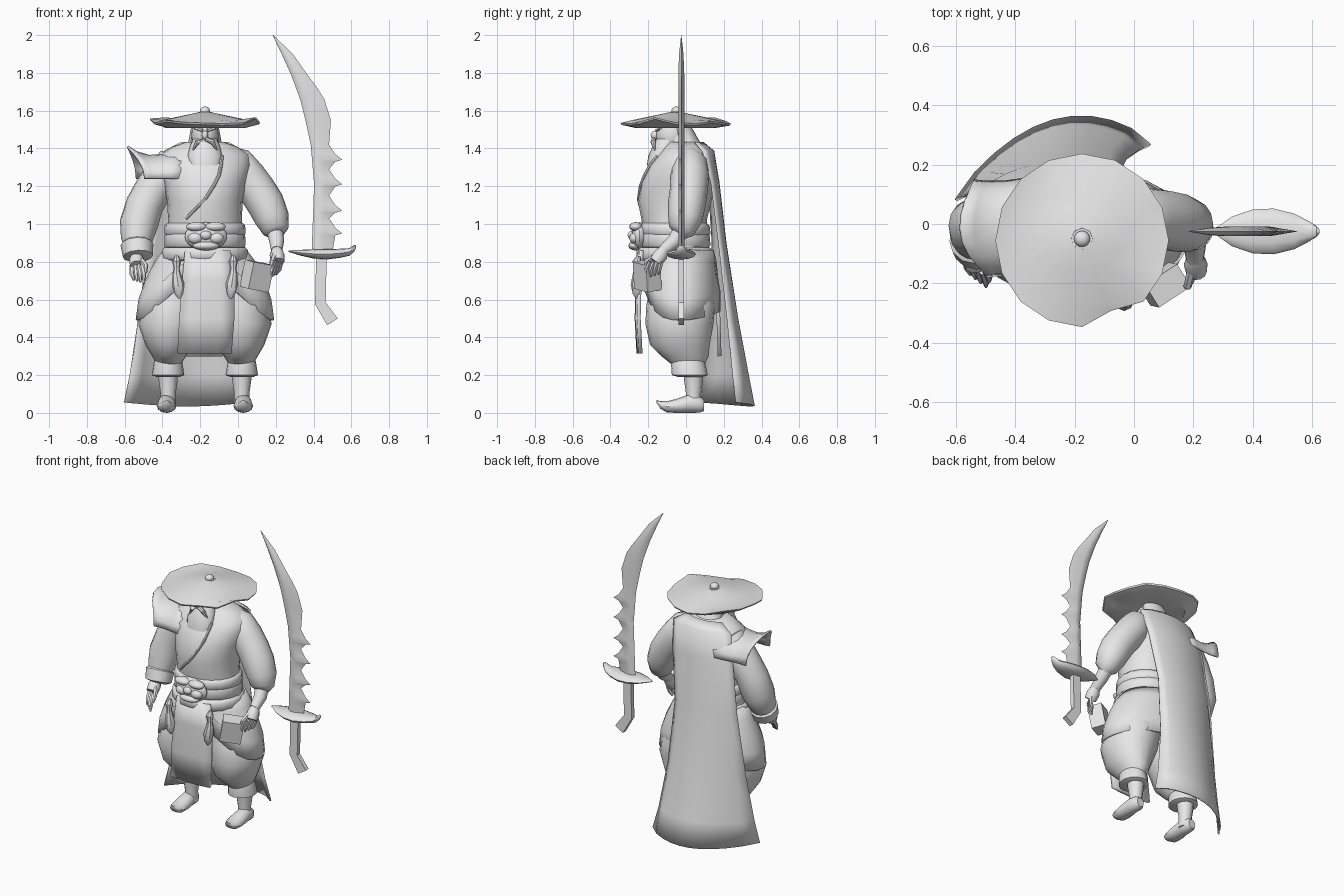
import bpy, bmesh, math, random
from mathutils import Vector

random.seed(4)
if "Cube" in bpy.data.objects:
    bpy.data.objects.remove(bpy.data.objects["Cube"], do_unlink=True)

CX = -0.175                     # body centre line
grey = bpy.data.materials.new("plain grey")
grey.use_nodes = True
grey.diffuse_color = (0.8, 0.8, 0.8, 1)
grey.node_tree.nodes["Principled BSDF"].inputs["Base Color"].default_value = (0.8, 0.8, 0.8, 1)


def finish(name, bm, angle=40, thick=0):
    bmesh.ops.recalc_face_normals(bm, faces=bm.faces)
    mesh = bpy.data.meshes.new(name)
    bm.to_mesh(mesh)
    bm.free()
    mesh.materials.append(grey)
    ob = bpy.data.objects.new(name, mesh)
    bpy.context.collection.objects.link(ob)
    if thick:
        mod = ob.modifiers.new("thickness", "SOLIDIFY")
        mod.thickness = thick
        mod.offset = 0
    bpy.ops.object.select_all(action="DESELECT")
    ob.select_set(True)
    bpy.context.view_layer.objects.active = ob
    bpy.ops.object.shade_smooth_by_angle(angle=math.radians(angle))
    return ob


def loft(name, rings, closed=True, cap=True, angle=40, thick=0):
    bm = bmesh.new()
    rows = [[bm.verts.new(p) for p in r] for r in rings]
    n = len(rows[0])
    for a, b in zip(rows, rows[1:]):
        for i in range(n if closed else n - 1):
            j = (i + 1) % n
            bm.faces.new((a[i], a[j], b[j], b[i]))
    if cap and closed:
        bm.faces.new(rows[0])
        bm.faces.new(rows[-1])
    return finish(name, bm, angle, thick)


def ring(c, u, v, n=16):
    c, u, v = Vector(c), Vector(u), Vector(v)
    return [c + u * math.cos(2 * math.pi * i / n) + v * math.sin(2 * math.pi * i / n) for i in range(n)]


def stack(name, rows, n=20, **kw):
    """Rows of height, centre x, half width, front y, back y."""
    return loft(name, [ring((x, (f + b) / 2, z), (w, 0, 0), (0, (b - f) / 2, 0), n)
                       for z, x, w, f, b in rows], **kw)


def tube(name, pts, n=12, **kw):
    """Limb through points x, y, z, radius."""
    ps = [Vector(p[:3]) for p in pts]
    rings = []
    for i, p in enumerate(ps):
        d = (ps[min(i + 1, len(ps) - 1)] - ps[max(i - 1, 0)]).normalized()
        side = Vector((1, 0, 0)) if abs(d.x) < 0.8 else Vector((0, 0, 1))
        u = (side - d * side.dot(d)).normalized()
        rings.append(ring(p, u * pts[i][3], d.cross(u) * pts[i][3], n))
    return loft(name, rings, **kw)


def ball(name, c, s):
    bm = bmesh.new()
    bmesh.ops.create_uvsphere(bm, u_segments=16, v_segments=10, radius=1)
    for v in bm.verts:
        v.co = Vector(c) + Vector(v.co[i] * s[i] for i in range(3))
    return finish(name, bm)


# Torso with sloping shoulders, waist sash, belt and lapel
stack("torso", [(z, CX, w, f, b) for z, w, f, b in (
    (.82, .22, -.2, .12), (.95, .205, -.23, .11), (1.02, .195, -.235, .11), (1.12, .2, -.255, .135),
    (1.22, .22, -.24, .155), (1.31, .245, -.2, .155), (1.37, .235, -.15, .14), (1.41, .17, -.12, .11),
    (1.435, .1, -.1, .07))], angle=60)
for name, z, h, g in (("lower_sash", .915, .045, 0), ("upper_sash", .97, .035, 0), ("belt", .84, .035, .015)):
    stack(name, [(z - h, CX, .205 + g, -.23 - g, .115 + g), (z - h * .6, CX, .215 + g, -.248 - g, .13 + g),
                 (z + h * .6, CX, .213 + g, -.248 - g, .125 + g), (z + h, CX, .2 + g, -.235 - g, .11 + g)], angle=60)
tube("robe_lapel", [(x, y, z, .009) for x, y, z in (
    (-.085, -.153, 1.36), (-.09, -.19, 1.31), (-.1, -.218, 1.26), (-.13, -.241, 1.2),
    (-.175, -.251, 1.13), (-.225, -.238, 1.08), (-.275, -.21, 1.03))], 8)

# Legs and feet
for side, s in (("right", -1), ("left", 1)):
    stack(side + "_trouser", [(z, CX + s * d, w, f, b) for z, d, w, f, b in (
        (.86, .09, .12, -.18, .1), (.72, .12, .13, -.18, .13), (.57, .168, .165, -.21, .155),
        (.47, .185, .168, -.215, .145), (.36, .19, .125, -.19, .125), (.3, .19, .09, -.13, .12),
        (.26, .19, .065, -.08, .1))])
    stack(side + "_trouser_cuff", [(z, CX + s * .195, w, f, b) for z, w, f, b in (
        (.29, .065, -.075, .095), (.27, .075, -.08, .1), (.2, .086, -.075, .115), (.19, .06, -.04, .09))])
    x = CX + s * .195
    tube(side + "_shin", [(x, .04, .25, .055), (x, .04, .17, .05), (x, .04, .1, .04), (x, .04, .03, .042)])
    x += s * .008
    loft(side + "_shoe", [ring((x, y, z), (w, 0, 0), (0, 0, h), 12) for y, z, w, h in (
        (.095, .04, .025, .03), (.07, .045, .042, .044), (.02, .05, .045, .05), (-.05, .037, .052, .037),
        (-.1, .032, .048, .03), (-.135, .042, .028, .02), (-.157, .063, .008, .006))])

# Draped hip cloth with the hem rising at the front
def hem(p):
    lift = (p.y + .03) / .21
    rise = .05 * lift ** 2 + (.2 * lift ** 4 if lift < 0 else 0)
    return Vector((p.x, p.y, p.z + rise))


hip = [ring((CX, -.03, z), (w, 0, 0), (0, d, 0), 28) for z, w, d in
       ((.86, .215, .17), (.8, .26, .185), (.7, .31, .195), (.6, .345, .205))]
hip[3] = [hem(p) for p in hip[3]]
hip.append([hem(p) for p in ring((CX, -.03, .49), (.36, 0, 0), (0, .205, 0), 28)])
loft("hip_cloth", hip, cap=False, thick=.014, angle=50)

# Front and back hanging panels
loft("front_apron", [[(l + (r - l) * t, y - .012 * math.sin(math.pi * t), z) for t in (0, .25, .5, .75, 1)]
                     for z, l, r, y in ((.86, -.28, -.04, -.235), (.7, -.295, -.02, -.245),
                                        (.5, -.31, -.02, -.25), (.315, -.32, -.035, -.24))],
     closed=False, thick=.02)
loft("back_flap", [[(x, y, z) for x in (-.28, -.18, -.08)] for z, y in ((.8, .14), (.55, .17), (.3, .178))],
     closed=False, thick=.02)

# Carved mask buckle
MX = -.17
ball("buckle", (MX, -.245, .935), (.112, .045, .075))
ball("buckle_nose", (MX, -.285, .94), (.03, .024, .024))
ball("buckle_jaw", (MX, -.265, .885), (.07, .04, .025))
for s in (-1, 1):
    ball("buckle_cheek", (MX + s * .055, -.27, .925), (.04, .03, .03))
    ball("buckle_brow", (MX + s * .05, -.265, .985), (.055, .035, .025))
    # Hanging gourds beside the apron
    x = CX + s * .15
    tube("belt_gourd", [(x, -.25, .83, .01), (x, -.26, .8, .024), (x, -.26, .765, .016), (x, -.26, .735, .022),
                        (x - s * .008, -.26, .68, .033), (x - s * .012, -.26, .63, .022),
                        (x - s * .015, -.26, .605, .006)], 8)

# Tilted box at the left hip
bm = bmesh.new()
bmesh.ops.create_cube(bm, size=1)
bmesh.ops.scale(bm, verts=bm.verts, vec=(.13, .09, .145))
ob = finish("hip_box", bm, 20)
ob.location = (.1, -.205, .725)
ob.rotation_euler = (.15, .15, .58)

# Sleeves, forearms and hands
tube("left_sleeve", [(-.06, .02, 1.355, .065), (-.01, .02, 1.32, .095), (.045, .02, 1.25, .102), (.1, .015, 1.18, .1),
                     (.145, .005, 1.11, .1), (.18, -.005, 1.03, .092), (.2, -.025, .965, .07), (.205, -.04, .945, .04)], 16)
tube("left_forearm", [(.19, -.01, .99, .045), (.205, -.06, .91, .04), (.205, -.12, .86, .03)])
tube("right_sleeve", [(-.29, .02, 1.355, .065), (-.34, .02, 1.32, .095), (-.4, .02, 1.25, .102), (-.45, .015, 1.18, .1),
                      (-.495, .005, 1.1, .1), (-.525, -.01, 1.0, .102), (-.535, -.04, .92, .085),
                      (-.535, -.06, .88, .07)], 16)
tube("right_cuff", [(-.535, -.04, .91, .06), (-.535, -.055, .89, .087), (-.53, -.08, .83, .08), (-.53, -.085, .82, .05)])


def hand(name, wrist, knuckle, tip, spread):
    w, k, t, sp = Vector(wrist), Vector(knuckle), Vector(tip), Vector(spread)
    tube(name + "_palm", [(*w, .026), (*w.lerp(k, .5), .04), (*k, .036)], 10)
    for i in range(4):
        o = sp * (i - 1.5) * .022
        bend = k.lerp(t, .5) + o * 1.2 + Vector((0, -.008, 0))
        tube(name + "_finger", [(*(k + o), .014), (*bend, .012), (*(t + o + Vector((0, 0, .006 * i))), .006)], 6)
    o = sp * -.045
    tube(name + "_thumb", [(*(w.lerp(k, .4) + o * .5), .016), (*(k + o * 1.3), .014), (*(k.lerp(t, .4) + o * 1.2), .007)], 6)


hand("left_hand", (.205, -.11, .87), (.21, -.16, .8), (.185, -.175, .715), (.5, .86, 0))
hand("right_hand", (-.54, -.08, .84), (-.535, -.14, .78), (-.525, -.19, .685), (-.8, .6, 0))

# Right shoulder guard, its flared outer edge drawn in toward the front and back
plate = []
for x, z, d in ((-.3, 1.39, .17), (-.38, 1.365, .165), (-.47, 1.36, .155), (-.54, 1.38, .155), (-.585, 1.41, .16)):
    row = []
    for i in range(11):
        c, s = math.cos(math.pi * i / 10), abs(math.sin(math.pi * i / 10))
        pull = (.045 if c > 0 else .09) * c * c * (-.3 - x) / .285
        row.append((x + pull, -.015 + d * c, 1.24 + (z - 1.24) * s))
    plate.append(row)
loft("shoulder_guard", plate, closed=False, angle=35, thick=.012)

# Long cape over both shoulders, narrow at the waist and flared at the hem
cape = []
for z, l, r, yl, yr, bulge in ((1.43, -.05, -.3, .05, .05, .04), (1.385, .025, -.39, .09, .08, .06),
                               (1.22, .0, -.43, .135, .12, .045), (.9, -.045, -.475, .175, .14, .05),
                               (.5, -.025, -.525, .22, .12, .095), (.2, .02, -.57, .25, .095, .145),
                               (.035, .055, -.6, .265, .08, .175)):
    cape.append([(l + (r - l) * t, yl + (yr - yl) * t + bulge * math.sin(math.pi * t) ** .75,
                  z + .02 * (1 - math.sin(math.pi * t)) * (z < .1)) for t in [i / 10 for i in range(11)]])
loft("cape", cape, closed=False, thick=.01, angle=60)

# Head, hair and beard
ball("head", (CX, -.075, 1.47), (.072, .085, .1))
tube("neck", [(CX, -.03, 1.38, .085), (CX, -.04, 1.47, .07)])
ball("nose", (CX, -.165, 1.47), (.017, .022, .024))
stack("beard", [(1.46, CX, .06, -.15, -.03), (1.41, CX, .08, -.178, -.05),
                (1.36, CX, .092, -.2, -.08), (1.31, CX, .078, -.207, -.13)])
stack("hair", [(1.53, CX, .07, -.08, .02), (1.45, CX, .085, -.06, .065), (1.37, CX, .1, -.04, .11)])
for s in (-1, 1):
    tube("moustache", [(CX + s * .005, -.17, 1.45, .012), (CX + s * .04, -.175, 1.435, .014),
                       (CX + s * .065, -.165, 1.39, .004)], 8)
    tube("eyebrow", [(CX + s * .012, -.155, 1.495, .01), (CX + s * .055, -.135, 1.51, .008)], 6)

# Wide flat hat with a dished underside, ragged rim and a knob
hat = [ring((CX, -.055, z), (r, 0, 0), (0, r, 0), 16) for r, z in
       ((.03, 1.592), (.12, 1.573), (.23, 1.55), (.292, 1.55), (.287, 1.54), (.21, 1.508), (.08, 1.525))]
for i in range(16):
    dz = random.uniform(-.022, .018)
    pull = .88 if i == 13 else 1
    for k in (3, 4):
        p = hat[k][i]
        hat[k][i] = Vector((CX + (p.x - CX) * pull, -.055 + (p.y + .055) * pull, p.z + dz))
loft("hat", hat, angle=30)
tube("hat_knob_base", [(CX, -.05, 1.575, .042), (CX, -.05, 1.592, .036)], 8)
ball("hat_knob", (CX, -.05, 1.6), (.027, .027, .022))

# Sword: curved blade with hooked teeth
spine = [(2.0, .183), (1.82, .27), (1.63, .34), (1.42, .385), (1.21, .403), (.85, .39)]


def back_edge(z):
    for (z1, x1), (z2, x2) in zip(spine, spine[1:]):
        if z >= z2:
            return x1 + (x2 - x1) * (z1 - z) / (z1 - z2)


edge = [(2.0, .187), (1.9, .29), (1.79, .368), (1.72, .42), (1.66, .457), (1.55, .492)]
for z in (1.42, 1.29, 1.15, 1.03):
    edge += [(z, .482), (z - .05, .515), (z - .08, .552), (z - .09, .515)]
edge.append((.85, .5))
blade = []
for z, x in edge:
    l = back_edge(z)
    w = min(x - l, .1)
    h = .016 * min(1, (x - l) / .08)
    blade.append([(l, -.025, z), (l + .25 * w, -.025 - h, z), (l + .55 * w, -.025 - h, z), (x, -.025, z),
                  (l + .55 * w, -.025 + h, z), (l + .25 * w, -.025 + h, z)])
loft("blade", blade, angle=60)
loft("sword_guard", [ring((x, -.025, z), (0, w, 0), (0, 0, h), 12) for x, z, w, h in (
    (.268, .856, .006, .004), (.33, .848, .05, .015), (.4, .842, .074, .025), (.47, .84, .077, .028),
    (.54, .845, .06, .024), (.59, .852, .034, .02), (.615, .872, .018, .018), (.625, .88, .006, .008))])
loft("sword_grip", [[(x - .028, -.04, z - d), (x + .028, -.04, z + d), (x + .028, -.01, z + d), (x - .028, -.01, z - d)]
                    for x, z, d in ((.442, .84, 0), (.436, .58, .005), (.5, .482, .018))], angle=30)
